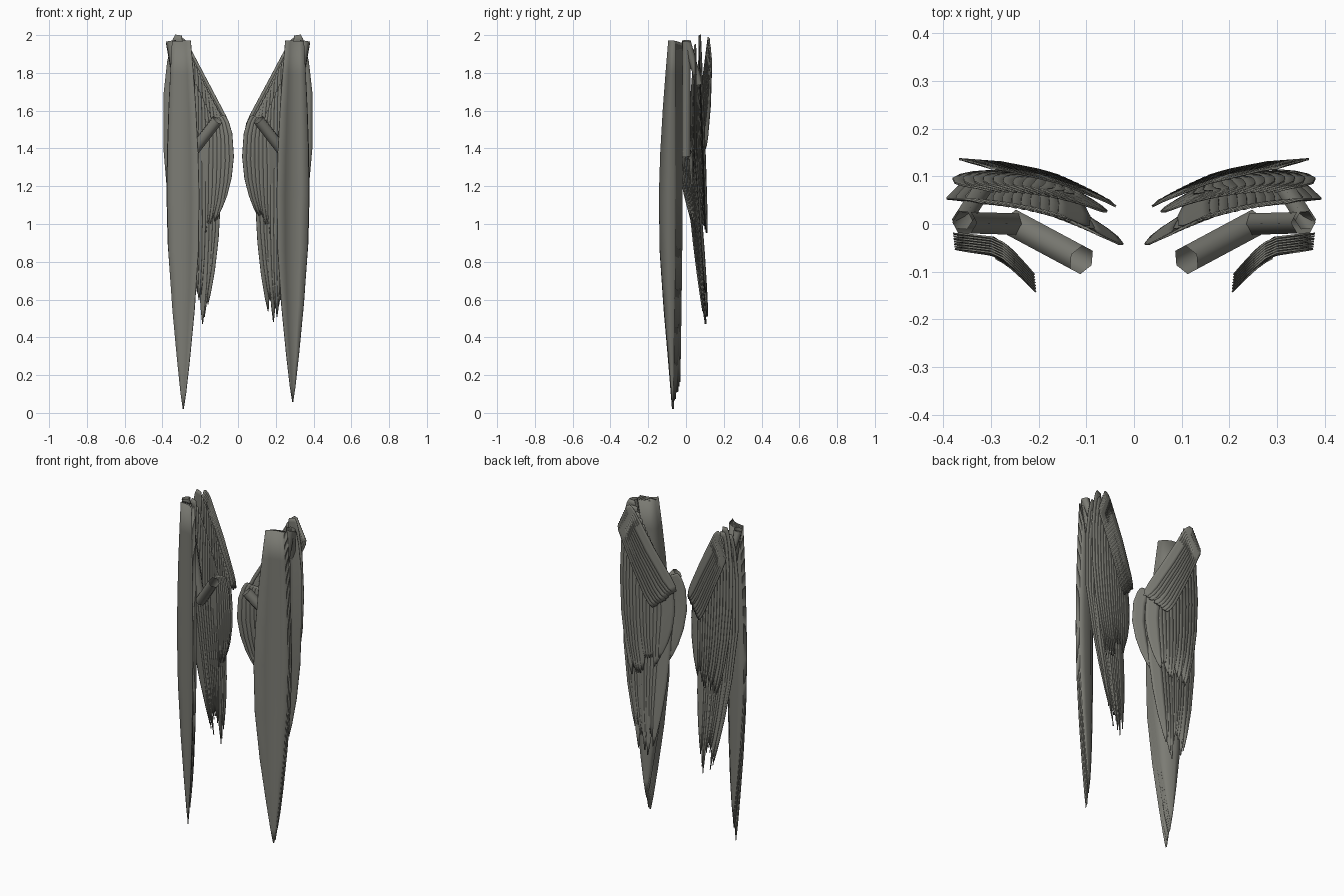
import bpy, bmesh, math, random
from mathutils import Vector

random.seed(4)
cube = bpy.data.objects.get("Cube")
if cube:
    bpy.data.objects.remove(cube, do_unlink=True)

mat = bpy.data.materials.new("dull grey metal")
mat.use_nodes = True
GREY = (0.2, 0.2, 0.175, 1)
mat.diffuse_color = GREY
mat.node_tree.nodes["Principled BSDF"].inputs["Base Color"].default_value = GREY

# Feather outlines: (position along the feather, share of half width)
BLUNT = [(0, .4), (.03, .75), (.08, 1), (.5, 1), (.85, .95), (.94, .75), (1, .3)]
SHORT = [(0, .5), (.03, .75), (.1, .9), (.25, 1), (.5, 1), (.7, .9), (.85, .65), (.95, .3), (1, .03)]
LONG = [(0, .58), (.1, .72), (.2, .84), (.33, .95), (.45, 1), (.6, .93),
        (.75, .69), (.88, .39), (.96, .17), (1, .02)]
COLUMNS = [-1, -.5, 0, .5, 1]


def finish(ob, angle):
    ob.data.materials.append(mat)
    bpy.ops.object.select_all(action='DESELECT')
    ob.select_set(True)
    bpy.context.view_layer.objects.active = ob
    bpy.ops.object.shade_smooth_by_angle(angle=math.radians(angle))


def add_feather(bm, path, half, outline, depth, side):
    """Thin sheet along a quadratic curve in x and z, laid on a depth surface."""
    root, ctrl, tip = path
    rows = []
    for t, w in outline:
        p = root * (1 - t) ** 2 + ctrl * 2 * t * (1 - t) + tip * t * t
        d = ((ctrl - root) * (1 - t) + (tip - ctrl) * t).normalized()
        across = Vector((-d.y, d.x))
        row = []
        for v in COLUMNS:
            q = p + across * half * w * v
            row.append(bm.verts.new((side * q.x, depth(q.x, q.y) + .003 * v, q.y)))
        rows.append(row)
    for a, b in zip(rows, rows[1:]):
        for i in range(len(COLUMNS) - 1):
            bm.faces.new((a[i], a[i + 1], b[i + 1], b[i]))


def feather_row(name, side, count, outer, inner, half, outline, depth, step, ragged):
    """Fan of feathers blended from the outer path to the inner path."""
    bm = bmesh.new()
    for i in range(count):
        u = i / (count - 1)
        path = [Vector(a).lerp(Vector(b), u) for a, b in zip(outer, inner)]
        path[2].y += random.uniform(-ragged, ragged)
        add_feather(bm, path, half, outline,
                    lambda x, z: depth(x, z) + step * i, side)
    me = bpy.data.meshes.new(name)
    bm.to_mesh(me)
    bm.free()
    ob = bpy.data.objects.new(name, me)
    bpy.context.collection.objects.link(ob)
    thick = ob.modifiers.new("thickness", 'SOLIDIFY')
    thick.thickness = .004
    thick.offset = 0
    finish(ob, 50)


def tube(name, side, start, end, radius):
    """Open six-sided wing bone."""
    a, b = Vector(start), Vector(end)
    a.x *= side
    b.x *= side
    bpy.ops.mesh.primitive_cylinder_add(
        vertices=6, radius=radius, depth=(b - a).length, end_fill_type='NOTHING',
        location=(a + b) / 2, rotation=(b - a).to_track_quat('Z', 'Y').to_euler())
    ob = bpy.context.object
    ob.name = name
    finish(ob, 65)


# Depth surfaces of the layers
def covert_depth(x, z):
    return .133 - .088 * ((.37 - x) / .34) ** 2


def middle_depth(x, z):
    return .075 - .075 * ((.37 - x) / .3) ** 2 + .038 * (2 - z)


def inner_depth(x, z):
    return .05 - .085 * ((.39 - x) / .36) ** 2 + .085 * max(0, 1.4 - z)


def primary_depth(x, z):
    inward = max(0, .295 - x) / .085
    return -.06 - .074 * inward ** 1.4 + .06 * max(0, x - .295) - .008 * max(0, 1 - z)


for side, label in ((1, "left"), (-1, "right")):
    # Diagonal band of short feathers on the back
    feather_row(label + "_upper_coverts", side, 9,
                [(.355, 1.87), (.255, 1.63), (.15, 1.40)],
                [(.31, 1.985), (.18, 1.735), (.045, 1.49)],
                .026, BLUNT, covert_depth, -.0012, .008)
    # Medium feathers beneath the band
    feather_row(label + "_middle_coverts", side, 13,
                [(.315, 2.0), (.39, 1.6), (.29, .98)],
                [(.13, 1.60), (.05, 1.4), (.13, 1.07)],
                .034, SHORT, middle_depth, .001, .05)
    # Long trailing feathers
    feather_row(label + "_secondaries", side, 13,
                [(.33, 1.95), (.42, 1.5), (.27, .60)],
                [(.14, 1.53), (.10, 1.2), (.16, .53)],
                .033, SHORT, inner_depth, .0002, .08)
    # Rounded group close to the shoulder
    feather_row(label + "_tertials", side, 7,
                [(.17, 1.54), (.20, 1.35), (.17, .96)],
                [(.09, 1.57), (.01, 1.4), (.10, 1.06)],
                .03, SHORT, inner_depth, -.0008, .03)
    # Stacked folded blades at the front
    feather_row(label + "_primaries", side, 7,
                [(.30, 1.97), (.285, 1.1), (.290, .05)],
                [(.30, 1.96), (.29, 1.1), (.295, .20)],
                .085, LONG, primary_depth, .0053, .04)
    # Wing bones
    tube(label + "_shoulder_bone", side, (.11, -.075, 1.55), (.25, .0, 1.37), .032)
    tube(label + "_forearm_bone", side, (.355, .003, 1.97), (.25, .0, 1.36), .026)
    tube(label + "_hand_bone", side, (.36, .008, 1.96), (.32, .07, 1.74), .022)
